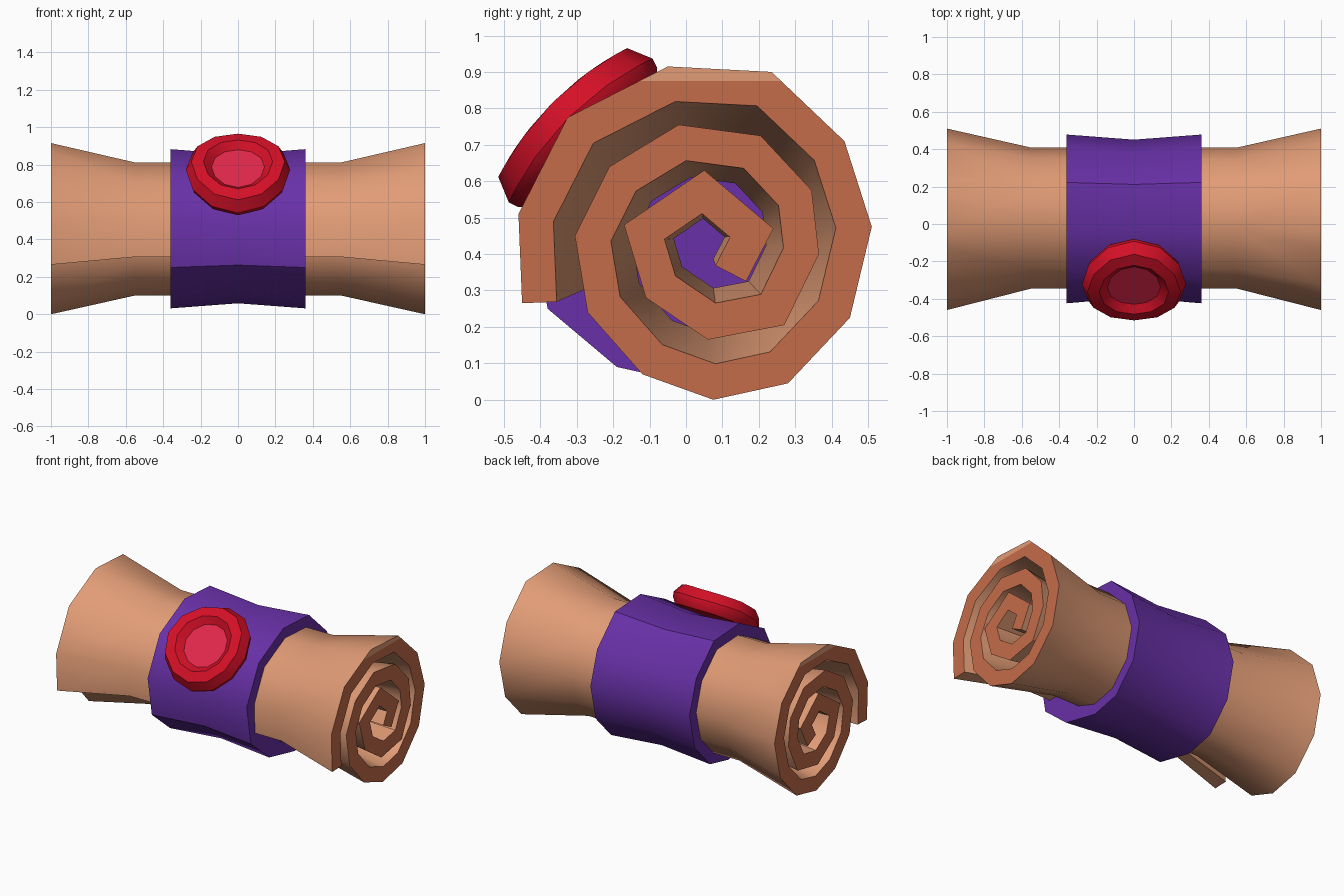
import bpy
import bmesh
import math
from mathutils import Vector

if "Cube" in bpy.data.objects:
    bpy.data.objects.remove(bpy.data.objects["Cube"], do_unlink=True)


def material(name, color):
    mat = bpy.data.materials.new(name)
    mat.use_nodes = True
    mat.diffuse_color = (*color, 1)
    bsdf = next(n for n in mat.node_tree.nodes if n.type == "BSDF_PRINCIPLED")
    bsdf.inputs["Base Color"].default_value = (*color, 1)
    return mat


TAN = material("tan_paper", (0.75, 0.33, 0.18))
TERRACOTTA = material("terracotta_paper_edge", (0.56, 0.15, 0.07))
PURPLE = material("purple_band", (0.14, 0.03, 0.39))
RED = material("red_wax", (0.66, 0.005, 0.02))
PINK = material("pink_red_wax", (0.76, 0.02, 0.07))


def loft(bm, sections):
    """Skin closed rings of equal size; return the vertex rings."""
    rings = [[bm.verts.new(p) for p in ring] for ring in sections]
    for a, b in zip(rings, rings[1:]):
        for i in range(len(a)):
            j = (i + 1) % len(a)
            bm.faces.new((a[i], a[j], b[j], b[i]))
    return rings


def finish(bm, name, mats, angle):
    bmesh.ops.recalc_face_normals(bm, faces=bm.faces[:])
    mesh = bpy.data.meshes.new(name)
    bm.to_mesh(mesh)
    bm.free()
    for mat in mats:
        mesh.materials.append(mat)
    obj = bpy.data.objects.new(name, mesh)
    bpy.context.collection.objects.link(obj)
    bpy.ops.object.select_all(action="DESELECT")
    obj.select_set(True)
    bpy.context.view_layer.objects.active = obj
    bpy.ops.object.shade_smooth_by_angle(angle=math.radians(angle))
    return obj


# Outer side of the rolled sheet, from the loose end to the core (y, z)
CENTRE = Vector((0.055, 0.45))
THICKNESS = 0.095
OUTER = [Vector(p) for p in (
    (-.45, .265), (-.46, .51), (-.325, .775), (-.05, .915), (.235, .9),
    (.435, .71), (.51, .475), (.45, .225), (.28, .045), (.075, 0),
    (-.12, .07), (-.27, .24), (-.305, .45), (-.21, .64), (-.02, .755),
    (.205, .725), (.345, .575), (.365, .4), (.27, .205), (.06, .165),
    (-.11, .28), (-.17, .48), (.05, .63), (.24, .47), (.165, .325))]


def offset_inward(points, distance):
    """Mitred parallel of an open clockwise path."""
    normals = []
    for a, b in zip(points, points[1:]):
        d = (b - a).normalized()
        normals.append(Vector((d.y, -d.x)))
    result = []
    for i, p in enumerate(points):
        before = normals[max(i - 1, 0)]
        after = normals[min(i, len(normals) - 1)]
        mitre = (before + after).normalized()
        result.append(p + mitre * distance / mitre.dot(after))
    return result


def section(points, x, scale):
    flat = [CENTRE + (p - CENTRE) * scale for p in points]
    return [Vector((x, p.x, p.y)) for p in flat]


# Rolled sheet, flared at both ends
spiral = OUTER + offset_inward(OUTER, THICKNESS)[::-1]
bm = bmesh.new()
rings = loft(bm, [section(spiral, x, s) for x, s in
                  ((-1, 1), (-.55, .777), (.55, .777), (1, 1))])
caps = []
for ring in (rings[0], rings[-1]):
    for i in range(len(OUTER) - 1):
        caps.append(bm.faces.new((ring[i], ring[i + 1], ring[-2 - i], ring[-1 - i])))

# The paper edge keeps the sheet colour along its very top
TOP_STRIP = 0.875
geom = set(caps)
for face in caps:
    geom.update(face.edges)
    geom.update(face.verts)
bmesh.ops.bisect_plane(bm, geom=list(geom), plane_co=(0, 0, TOP_STRIP),
                       plane_no=(0, 0, 1))
for face in bm.faces:
    at_end = all(abs(v.co.x) > 0.999 for v in face.verts)
    if at_end and face.calc_center_median().z < TOP_STRIP:
        face.material_index = 1
finish(bm, "rolled_sheet", (TAN, TERRACOTTA), 40)

# Solid band around the middle, following the outline of the roll
END_SCALE, WAIST_SCALE = 0.93, 0.87
outline = [CENTRE + (p - CENTRE) / END_SCALE
           for p in (Vector((-.19, .09)), Vector((-.38, .25)))]
outline += OUTER[1:10]
bm = bmesh.new()
rings = loft(bm, [section(outline, x, s) for x, s in
                  ((-.36, END_SCALE), (0, WAIST_SCALE), (.36, END_SCALE))])
bm.faces.new(rings[0])
bm.faces.new(rings[-1])
finish(bm, "band", (PURPLE,), 40)

# Wax seal: dished disc bent over the upper front of the band
SIDES = 12
BEND_RADIUS = 0.8
ORIGIN = Vector((0, -.338, .788))
ALONG = Vector((0, 1, 1)).normalized()
OUT = Vector((0, -1, 1)).normalized()


def seal_ring(radius, height):
    ring = []
    for i in range(SIDES):
        a = math.tau * i / SIDES
        t = radius * math.sin(a)
        h = height + 0.04 - t * t / (2 * BEND_RADIUS)
        ring.append(ORIGIN + Vector((radius * math.cos(a), 0, 0)) + ALONG * t + OUT * h)
    return ring


bm = bmesh.new()
rings = loft(bm, [seal_ring(r, h) for r, h in
                  ((.24, -.13), (.27, -.09), (.279, -.06), (.25, 0), (.185, 0), (.142, -.04))])
bm.faces.new(rings[0])
floor = bm.faces.new(rings[-1])
floor.material_index = 1
finish(bm, "wax_seal", (RED, PINK), 32)
